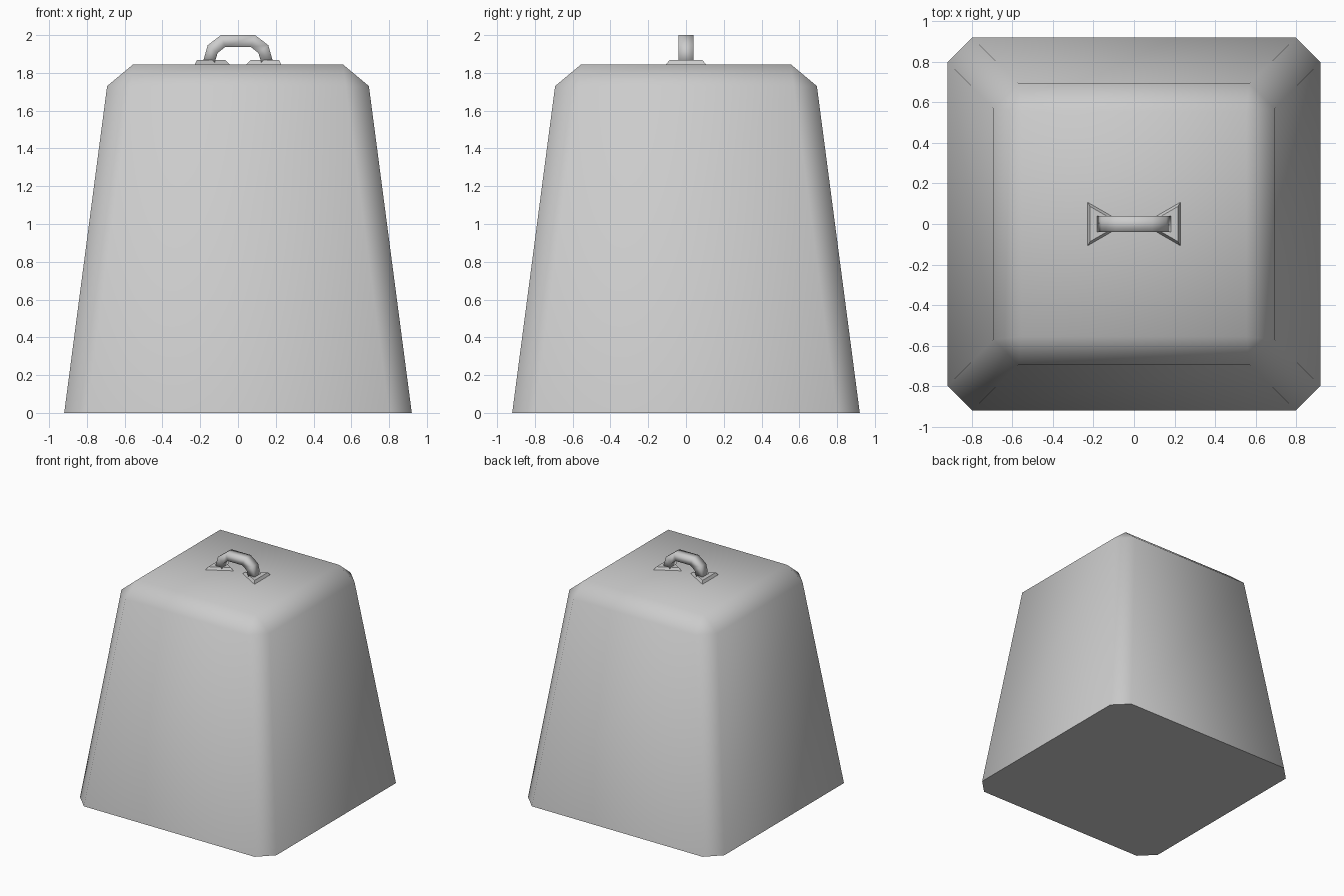
import bpy, bmesh, math
from mathutils import Matrix

if "Cube" in bpy.data.objects:
    bpy.data.objects.remove(bpy.data.objects["Cube"])


def finish(bm, name, angle):
    bmesh.ops.recalc_face_normals(bm, faces=bm.faces)
    mesh = bpy.data.meshes.new(name)
    bm.to_mesh(mesh)
    bm.free()
    obj = bpy.data.objects.new(name, mesh)
    bpy.context.collection.objects.link(obj)
    bpy.ops.object.select_all(action='DESELECT')
    obj.select_set(True)
    bpy.context.view_layer.objects.active = obj
    bpy.ops.object.shade_smooth_by_angle(angle=math.radians(angle))
    return obj


# tapered weight body: chamfered square rings, square top
bm = bmesh.new()


def ring(half, cut, z):
    corners = [(1, 1), (-1, 1), (-1, -1), (1, -1)]
    verts = []
    for sx, sy in corners:
        pts = [(sx * half, sy * cut), (sx * cut, sy * half)]
        if sx * sy < 0:
            pts.reverse()
        verts += [bm.verts.new((x, y, z)) for x, y in pts]
    return verts


low = ring(0.92, 0.80, 0)
high = ring(0.693, 0.57, 1.73)
top = [bm.verts.new((x * 0.555, y * 0.555, 1.845))
       for x, y in [(1, 1), (-1, 1), (-1, -1), (1, -1)]]
bm.faces.new(low)
bm.faces.new(top)
for i in range(8):
    j = (i + 1) % 8
    bm.faces.new((low[i], low[j], high[j], high[i]))
for i in range(4):
    a, b, c = high[2 * i], high[2 * i + 1], high[(2 * i + 2) % 8]
    bm.faces.new((a, b, top[i]))
    bm.faces.new((b, c, top[(i + 1) % 4], top[i]))
finish(bm, "weight_body", 60)

# carrying handle: square bar following an arch
bm = bmesh.new()
half_arch = [((-0.188, 1.85), (-0.125, 1.85)), ((-0.16, 1.947), (-0.108, 1.905)),
             ((-0.09, 2.0), (-0.068, 1.937))]
arch = half_arch + [tuple((-x, z) for x, z in p) for p in reversed(half_arch)]
sections = []
for (ox, oz), (ix, iz) in arch:
    sections.append([bm.verts.new(p) for p in (
        (ox, -0.04, oz), (ox, 0.04, oz), (ix, 0.04, iz), (ix, -0.04, iz))])
for s, t in zip(sections, sections[1:]):
    for i in range(4):
        j = (i + 1) % 4
        bm.faces.new((s[i], s[j], t[j], t[i]))
bm.faces.new(sections[0])
bm.faces.new(sections[-1])
finish(bm, "handle", 180)

# triangular handle feet, points facing inward
for side, name in ((-1, "left"), (1, "right")):
    bm = bmesh.new()
    rings = []
    for r, z in ((0.127, 1.842), (0.1, 1.867)):
        rings.append([bm.verts.new((side * (0.167 - r * math.cos(a)), r * math.sin(a), z))
                      for a in (0, math.tau / 3, 2 * math.tau / 3)])
    for f in rings:
        bm.faces.new(f)
    for i in range(3):
        j = (i + 1) % 3
        bm.faces.new((rings[0][i], rings[0][j], rings[1][j], rings[1][i]))
    finish(bm, name + "_handle_foot", 60)
